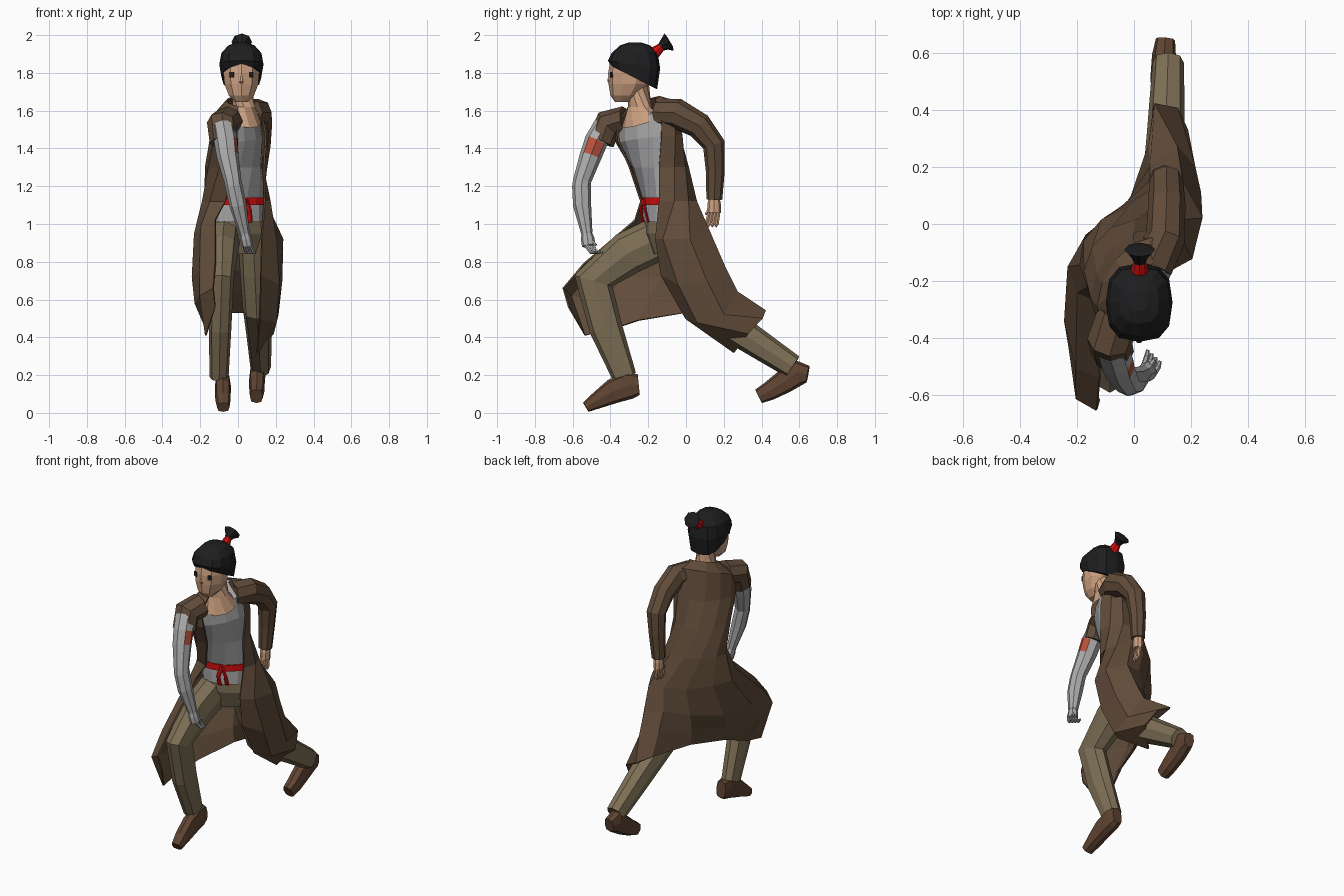
import bpy, bmesh, math
from mathutils import Vector, Matrix


def mat(name, r, g, b):
    m = bpy.data.materials.new(name)
    m.diffuse_color = (r, g, b, 1)
    return m


COAT = mat("coat brown", .12, .072, .042)
PANTS = mat("khaki", .21, .16, .092)
SHIRT = mat("shirt grey", .36, .36, .37)
METAL = mat("metal grey", .41, .41, .41)
SKIN = mat("skin", .62, .36, .22)
HAIR = mat("hair black", .013, .013, .014)
RED = mat("sash red", .65, .004, .004)
BOOT = mat("boot brown", .115, .058, .032)
PATCH = mat("patch red", .5, .085, .045)


def loft(name, rings, material, closed=True):
    """Join rings of points into a flat-faced skin, capped when closed."""
    bm = bmesh.new()
    vs = [[bm.verts.new(p) for p in ring] for ring in rings]
    n = len(vs[0])
    for a, b in zip(vs, vs[1:]):
        for i in range(n if closed else n - 1):
            j = (i + 1) % n
            bm.faces.new((a[i], a[j], b[j], b[i]))
    if closed:
        bm.faces.new(vs[0])
        bm.faces.new(vs[-1])
    bmesh.ops.recalc_face_normals(bm, faces=bm.faces)
    me = bpy.data.meshes.new(name)
    bm.to_mesh(me)
    bm.free()
    me.materials.append(material)
    ob = bpy.data.objects.new(name, me)
    bpy.context.collection.objects.link(ob)
    return ob


def boxy(v, e):
    """Push a sine or cosine outward so that round sections turn boxy."""
    return math.copysign(abs(v) ** e, v) if abs(v) > 1e-6 else 0


def tube(name, spec, material, n=8, e=1):
    """Limb along points; spec rows are x, y, z, radius across x, other radius."""
    pts = [Vector(s[:3]) for s in spec]
    rings = []
    for i, s in enumerate(spec):
        t = (pts[min(i + 1, len(pts) - 1)] - pts[max(i - 1, 0)]).normalized()
        u = (Vector((1, 0, 0)) - t * t.x).normalized()
        w = t.cross(u)
        rings.append([pts[i] + u * s[3] * boxy(math.cos(k * math.tau / n), e)
                      + w * s[4] * boxy(math.sin(k * math.tau / n), e) for k in range(n)])
    return loft(name, rings, material)


def oval(t, cx, cy, z, a, b, yaw=0, roll=0, pitch=0, scale=1, e=1):
    """Point on a body cross-section; t = 0 is the front, yaw turns it left."""
    y, t = math.radians(yaw), math.radians(t)
    s, c = boxy(math.sin(t), e), boxy(math.cos(t), e)
    return Vector((cx + scale * (math.cos(y) * a * s + math.sin(y) * b * c),
                   cy + scale * (math.sin(y) * a * s - math.cos(y) * b * c),
                   z + roll * s + pitch * c))


def body(name, rows, material, n=10, scale=1, e=1):
    return loft(name, [[oval(360 * k / n, *r, scale=scale, e=e) for k in range(n)]
                       for r in rows], material)


def plate(name, loc, size, yaw, material):
    bm = bmesh.new()
    bmesh.ops.create_cube(bm, size=1, matrix=Matrix.Translation(loc)
                          @ Matrix.Rotation(math.radians(yaw), 4, 'Z')
                          @ Matrix.Diagonal((*size, 1)))
    me = bpy.data.meshes.new(name)
    bm.to_mesh(me)
    bm.free()
    me.materials.append(material)
    bpy.context.collection.objects.link(bpy.data.objects.new(name, me))


# Twisted torso sections: cx, cy, z, half width, half depth, yaw, roll, pitch
chest = [(.0, -.215, 1.585, .18, .10, 60, .055, -.03),
         (.0, -.195, 1.45, .19, .125, 57, .02, 0),
         (-.015, -.145, 1.30, .17, .14, 45, 0, 0),
         (-.01, -.09, 1.12, .185, .14, 25, 0, 0)]
collar = (.02, -.22, 1.645, .085, .075, 60, .02, -.02)

# Shirt, sash and trouser seat
body("shirt", chest + [(-.005, -.10, 1.01, .17, .135, 25)], SHIRT, 12, .91)
sash = [(-.01, -.093, z, .18, .14, 25) for z in (1.10, 1.14)]
loft("sash", [[oval(-75 + 150 * k / 8, *r, scale=s) for k in range(9)] for r, s in
              ((sash[0], .91), (sash[0], .97), (sash[1], .97), (sash[1], .91))], RED, closed=False)
for i, (x, y) in enumerate(((.025, -.225), (.06, -.2))):
    tube("sash_end_%d" % i, [(.04, -.225, 1.13, .014, .01), (x, y - .015, 1.07, .014, .008),
                             (x, y, 1.01, .018, .008)], RED, 6)
body("trouser_seat", [(-.005, -.10, 1.06, .14, .11, 25), (0, -.09, .95, .155, .12, 25),
                      (0, -.08, .84, .11, .09, 25)], PANTS)

# Long open coat: oval rows above, draped skirt rows below
rows = []
for r, gap in zip([collar] + chest, (70, 50, 45, 40, 38)):
    rows.append([oval(-gap - (360 - 2 * gap) * k / 9, *r) for k in range(10)])
rows.append([(-.12, -.27, 1.02), (-.195, -.24, .98), (-.228, -.15, .95), (-.165, -.04, .94),
             (-.04, .06, .92), (.075, .125, .92), (.17, .14, .92), (.235, .02, .92),
             (.20, -.12, .92), (.125, -.16, .92)])
rows.append([(-.12, -.54, .79), (-.20, -.50, .75), (-.24, -.34, .72), (-.19, -.12, .72),
             (-.05, .03, .74), (.06, .15, .78), (.16, .205, .77), (.23, .11, .70),
             (.215, -.04, .68), (.12, -.13, .73)])
rows.append([(-.13, -.65, .66), (-.20, -.61, .62), (-.225, -.43, .58), (-.16, -.20, .60),
             (-.04, 0, .63), (.06, .20, .67), (.15, .27, .64), (.21, .20, .52),
             (.20, .06, .48), (.115, 0, .50)])
rows.append([(-.12, -.62, .56), (-.17, -.535, .41), (-.165, -.40, .44), (-.11, -.25, .49),
             (-.03, 0, .53), (.055, .28, .53), (.07, .42, .54), (.15, .405, .50),
             (.185, .33, .42), (.10, .255, .32)])
coat = loft("coat", rows, COAT, closed=False)
sol = coat.modifiers.new("cloth", 'SOLIDIFY')
sol.thickness, sol.offset = .01, 0

# Sleeves: short on the right, long on the left
tube("right_sleeve", [(-.05, -.32, 1.55, .08, .075), (-.085, -.41, 1.53, .08, .08),
                      (-.075, -.45, 1.435, .075, .072)], COAT)
tube("left_sleeve", [(.06, -.14, 1.59, .08, .075), (.11, -.05, 1.585, .07, .08),
                     (.115, .07, 1.52, .065, .07), (.113, .148, 1.42, .06, .06),
                     (.102, .155, 1.28, .05, .05), (.095, .15, 1.13, .042, .042)], COAT)

# Metal arm with a red painted patch on its inner side
arm = tube("metal_arm", [(-.08, -.43, 1.52, .06, .06), (-.065, -.475, 1.44, .062, .062),
                         (-.055, -.505, 1.36, .058, .058), (-.028, -.55, 1.23, .046, .048),
                         (-.022, -.553, 1.20, .046, .05), (0, -.55, 1.10, .045, .048),
                         (.035, -.525, .95, .028, .03)], METAL)
arm.data.materials.append(PATCH)
for f in arm.data.polygons:
    if 1.36 < f.center.z < 1.44 and f.normal.x > .75:
        f.material_index = 1


def hand(name, wrist, knuckle, tip, spread, thumb, material):
    """Palm, four bent fingers fanned along spread, and a thumb."""
    w, k, t, s, th = map(Vector, (wrist, knuckle, tip, spread, thumb))
    tube(name + "_palm", [(*w, .026, .026), (*((w + k) / 2), .03, .036),
                          (*k, .03, .036)], material)
    for i in range(4):
        o = s * (i - 1.5)
        mid = (k + t) / 2 + o * 1.2 + (k - w) * .25
        tube("%s_finger_%d" % (name, i), [(*(k + o), .011, .011), (*mid, .010, .010),
                                          (*(t + o * 1.3), .006, .006)], material, 6)
    tube(name + "_thumb", [(*((w + k) / 2), .014, .014), (*((w + k) / 2 + th * .6), .012, .012),
                           (*((w + k) / 2 + th), .007, .007)], material, 6)


hand("metal_hand", (.033, -.527, .96), (.05, -.515, .885), (.07, -.46, .85),
     (.011, -.010, 0), (.03, .045, -.035), METAL)
hand("left_hand", (.095, .15, 1.15), (.095, .148, 1.06), (.095, .125, .985),
     (.004, .016, 0), (-.01, -.045, -.055), SKIN)

# Trouser legs
tube("right_leg", [(-.07, -.11, .94, .085, .115), (-.08, -.31, .845, .08, .115),
                   (-.085, -.49, .70, .062, .105), (-.095, -.425, .45, .06, .088),
                   (-.10, -.325, .19, .05, .064)], PANTS, e=.85)
tube("left_leg", [(.08, -.04, .96, .08, .11), (.09, .03, .75, .08, .11),
                  (.10, .09, .56, .075, .095), (.112, .33, .40, .066, .08),
                  (.12, .565, .245, .055, .064)], PANTS, e=.85)

# Boots
tube("right_boot", [(-.08, -.25, .15, .034, .055), (-.08, -.30, .145, .042, .072),
                    (-.08, -.385, .115, .042, .066), (-.08, -.47, .066, .04, .045),
                    (-.078, -.53, .03, .033, .028)], BOOT, e=.7)
tube("left_boot", [(.11, .645, .205, .034, .045), (.105, .59, .215, .042, .072),
                   (.10, .52, .165, .042, .062), (.10, .44, .115, .04, .05),
                   (.097, .385, .088, .034, .04)], BOOT, e=.7)

# Neck, face, nose and eyes
body("neck", [(.04, -.24, 1.545, .105, .075, 60, .02, -.03), (.03, -.245, 1.62, .065, .06, 40),
              (.02, -.25, 1.73, .055, .055)], SKIN)
body("face", [(.018, -.335, 1.645, .035, .04), (.018, -.32, 1.68, .07, .08),
              (.018, -.30, 1.74, .094, .11), (.018, -.295, 1.80, .10, .117),
              (.018, -.29, 1.87, .095, .11)], SKIN)
tube("nose", [(.018, -.405, 1.80, .006, .004), (.018, -.41, 1.755, .012, .008),
              (.018, -.405, 1.745, .009, .004)], SKIN, 6)
for side, s in (("right", -1), ("left", 1)):
    plate(side + "_eye", (.018 + s * .05, -.394, 1.79), (.022, .009, .03), 20 * s, HAIR)

# Hair cap with tied tail
body("hair", [(.018, -.275, 1.775, .105, .122, 0, 0, .062), (.018, -.275, 1.845, .117, .138, 0, 0, .02),
              (.018, -.272, 1.905, .106, .122), (.018, -.27, 1.945, .07, .08),
              (.018, -.27, 1.96, .03, .035)], HAIR, 12, e=.75)
tube("hair_tie", [(.02, -.18, 1.895, .036, .036), (.02, -.13, 1.938, .022, .022)], RED)
tube("hair_tail", [(.02, -.14, 1.93, .018, .018), (.02, -.115, 1.95, .03, .032),
                   (.02, -.09, 1.963, .054, .052), (.02, -.085, 1.966, .03, .03)], HAIR)
